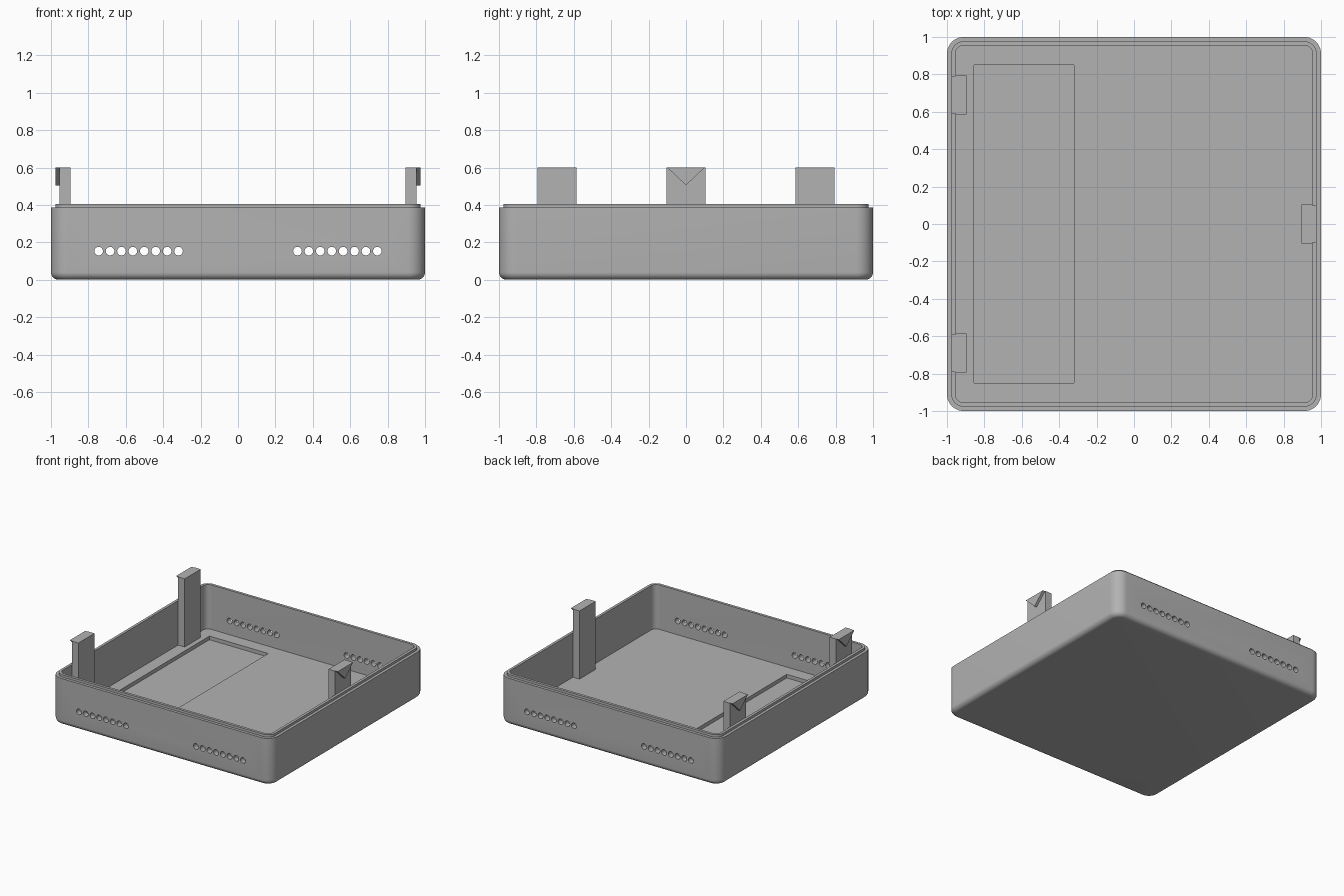
import bpy, bmesh, math
from mathutils import Matrix, Vector

cube = bpy.data.objects.get("Cube")
if cube:
    bpy.data.objects.remove(cube, do_unlink=True)

# One plain grey plastic
grey = bpy.data.materials.new("grey plastic")
grey.use_nodes = True
colour = (0.45, 0.45, 0.45, 1)
grey.diffuse_color = colour
grey.node_tree.nodes["Principled BSDF"].inputs["Base Color"].default_value = colour

FLOOR, RIM, LIP, INNER = 0.04, 0.385, 0.405, 0.955


def finish(name, bm):
    bmesh.ops.recalc_face_normals(bm, faces=bm.faces)
    mesh = bpy.data.meshes.new(name)
    bm.to_mesh(mesh)
    bm.free()
    mesh.materials.append(grey)
    obj = bpy.data.objects.new(name, mesh)
    bpy.context.collection.objects.link(obj)
    return obj


def add_box(bm, low, high):
    low, high = Vector(low), Vector(high)
    matrix = Matrix.Translation((low + high) / 2) @ Matrix.Diagonal((*(high - low), 1))
    bmesh.ops.create_cube(bm, size=1, matrix=matrix)


def rounded_square(bm, half, radius, z, steps=10):
    ring = []
    for quarter in range(4):
        middle = math.radians(45 + 90 * quarter)
        cx = math.copysign(half - radius, math.cos(middle))
        cy = math.copysign(half - radius, math.sin(middle))
        for i in range(steps + 1):
            a = math.pi / 2 * (quarter + i / steps)
            ring.append(bm.verts.new((cx + radius * math.cos(a), cy + radius * math.sin(a), z)))
    return ring


# Tray: rounded bottom edge, stepped lip, hollow inside
edge = 0.04
profile = []
for i in range(9):
    a = math.pi / 2 * i / 8
    profile.append((1 - edge + edge * math.sin(a), edge - edge * math.cos(a)))
profile += [(1, RIM), (0.977, RIM), (0.977, LIP), (INNER, LIP), (INNER, FLOOR)]
bm = bmesh.new()
rings = [rounded_square(bm, half, half - 0.91, z) for half, z in profile]
for lower, upper in zip(rings, rings[1:]):
    for i in range(len(lower)):
        j = (i + 1) % len(lower)
        bm.faces.new((lower[i], lower[j], upper[j], upper[i]))
bm.faces.new(rings[0])
bm.faces.new(rings[-1])
tray = finish("tray", bm)

# Cutters: floor recess, and rows of vent holes through front and back walls
bm = bmesh.new()
add_box(bm, (-0.855, -0.85, 0.01), (-0.32, 0.85, 0.1))
for side in (-1, 1):
    for i in range(8):
        turn = Matrix.Translation((side * (0.318 + 0.061 * i), 0, 0.153)) @ Matrix.Rotation(math.pi / 2, 4, "X")
        bmesh.ops.create_cone(bm, cap_ends=True, segments=24, radius1=0.023,
                              radius2=0.023, depth=2.4, matrix=turn)
cutter = finish("opening_cutter", bm)
cutter.hide_render = True

cut = tray.modifiers.new("openings", "BOOLEAN")
cut.operation, cut.solver, cut.object = "DIFFERENCE", "EXACT", cutter
bpy.context.view_layer.objects.active = tray
tray.select_set(True)
bpy.ops.object.modifier_apply(modifier=cut.name)
bpy.data.objects.remove(cutter, do_unlink=True)
bpy.ops.object.shade_smooth_by_angle(angle=math.radians(30))


# Upright clips with a wedge-shaped catch on the outer face
def clip(name, side, y):
    bm = bmesh.new()
    xs = sorted((side * 0.895, side * INNER))
    add_box(bm, (xs[0], y - 0.104, FLOOR - 0.01), (xs[1], y + 0.104, 0.6))
    ends = []
    for x in (side * INNER, side * 0.976):
        ends.append([bm.verts.new((x, y + dy, z))
                     for dy, z in ((-0.1, 0.6), (0, 0.505), (0.1, 0.6))])
    for end in ends:
        bm.faces.new(end)
    for i in range(3):
        j = (i + 1) % 3
        bm.faces.new((ends[0][i], ends[0][j], ends[1][j], ends[1][i]))
    finish(name, bm)


clip("front_right_clip", -1, -0.69)
clip("back_right_clip", -1, 0.69)
clip("left_clip", 1, 0)
